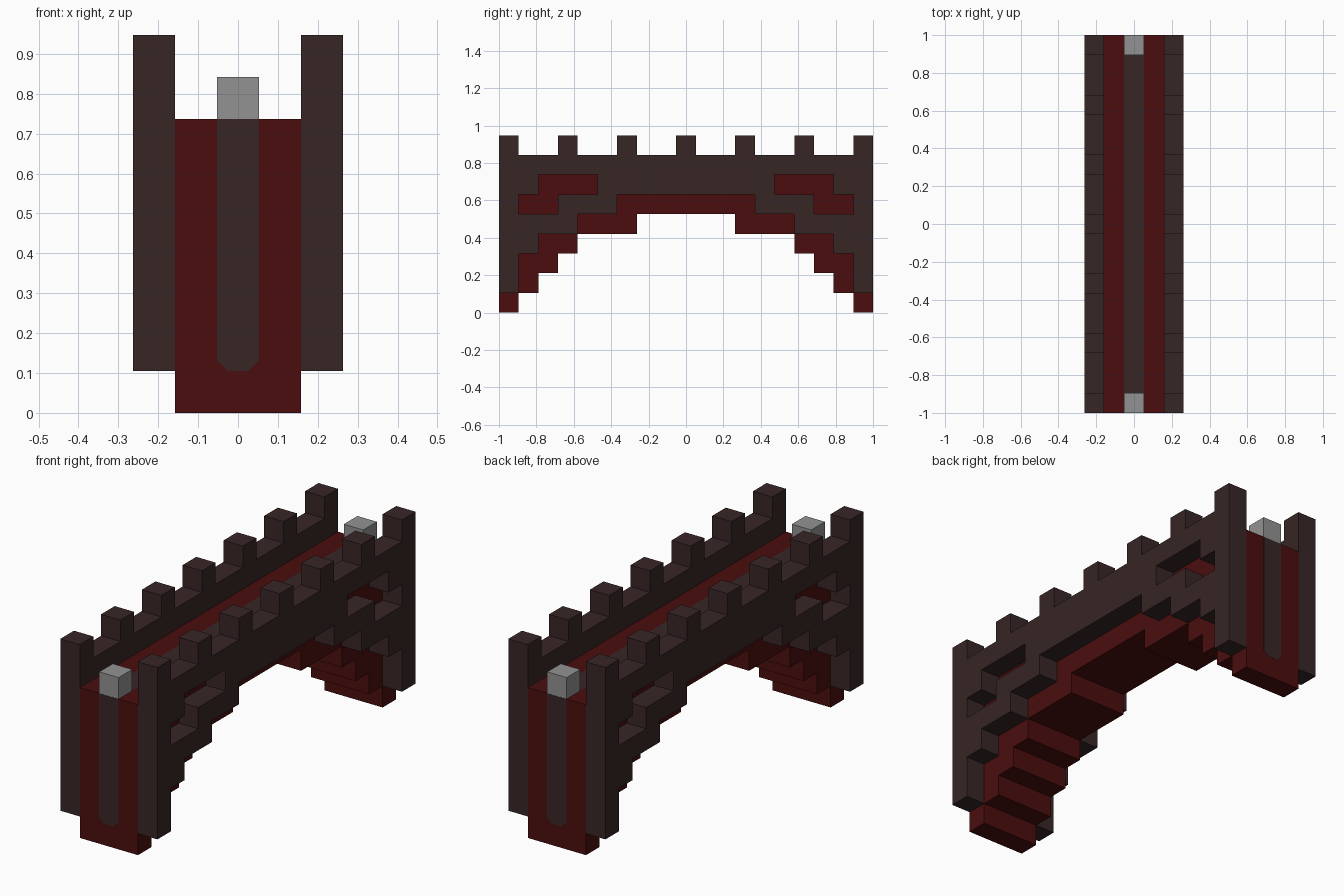
import bpy, bmesh
from mathutils import Vector

cube = bpy.data.objects.get("Cube")
if cube:
    bpy.data.objects.remove(cube)

LENGTH = 19            # blocks along the bridge
U = 2 / LENGTH         # block size


def material(name, rgb):
    mat = bpy.data.materials.new(name)
    mat.use_nodes = True
    mat.diffuse_color = (*rgb, 1)
    mat.node_tree.nodes["Principled BSDF"].inputs["Base Color"].default_value = (*rgb, 1)
    return mat


dark = material("dark_brick", (0.040, 0.019, 0.019))
red = material("red_brick", (0.070, 0.0042, 0.0042))
grey = material("grey_lamp", (0.29, 0.29, 0.29))


def finish(name, bm, mats):
    mesh = bpy.data.meshes.new(name)
    bm.to_mesh(mesh)
    bm.free()
    for m in mats:
        mesh.materials.append(m)
    obj = bpy.data.objects.new(name, mesh)
    bpy.context.collection.objects.link(obj)
    return obj


def blocks(name, cells, mats, rule=lambda cell, normal: 0):
    """Skin a set of (x, y, z) block cells with their exposed faces only."""
    bm = bmesh.new()
    for cell in cells:
        for axis in range(3):
            for sign in (-1, 1):
                n = Vector((0, 0, 0))
                n[axis] = sign
                if tuple(int(c + d) for c, d in zip(cell, n)) in cells:
                    continue
                a, b = Vector((0, 0, 0)), Vector((0, 0, 0))
                a[(axis + 1) % 3] = 0.5
                b[(axis + 2) % 3] = 0.5 * sign
                mid = Vector(cell) + n / 2 + Vector((0, -(LENGTH - 1) / 2, 0.5))
                quad = [mid - a - b, mid + a - b, mid + a + b, mid - a + b]
                face = bm.faces.new([bm.verts.new(p * U) for p in quad])
                face.material_index = rule(cell, n)
    bmesh.ops.remove_doubles(bm, verts=bm.verts, dist=U / 100)
    return finish(name, bm, mats)


def from_end(y):
    return min(y, LENGTH - 1 - y)


# Arched deck: underside steps up from each end, dark path along the top
deck_bottom = [0, 1, 2, 3, 4, 4, 4, 5, 5, 5]
deck = {(x, y, z) for x in (-1, 0, 1) for y in range(LENGTH)
        for z in range(deck_bottom[from_end(y)], 7)}
blocks("arched_deck", deck, [red, dark],
       lambda c, n: int(c[0] == 0 and n.z > 0))

# Side walls: stepped lower edge, openings and battlements
wall_bottom = [1, 3, 4, 4, 5, 5, 6, 6, 6, 6]
openings = {(1, 5), (2, 5), (2, 6), (3, 6), (4, 6)}
for side, x in (("left", 2), ("right", -2)):
    wall = {(x, y, z) for y in range(LENGTH)
            for z in range(wall_bottom[from_end(y)], 9 if y % 3 == 0 else 8)
            if (from_end(y), z) not in openings}
    blocks(side + "_wall", wall, [dark])

# End details: lamp block on the deck and a dark stripe with clipped lower corners
for end, sign, y in (("front", -1, 0), ("back", 1, LENGTH - 1)):
    blocks(end + "_lamp", {(0, y, 7)}, [grey])
    bm = bmesh.new()
    outline = [(-0.5, 7), (-0.5, 1.25), (-0.25, 1), (0.25, 1), (0.5, 1.25), (0.5, 7)]
    face = bm.faces.new([bm.verts.new((px * U, sign, pz * U)) for px, pz in outline])
    out = bmesh.ops.extrude_face_region(bm, geom=[face])["geom"]
    verts = [v for v in out if isinstance(v, bmesh.types.BMVert)]
    bmesh.ops.translate(bm, verts=verts, vec=(0, sign * 0.001, 0))
    bmesh.ops.recalc_face_normals(bm, faces=bm.faces)
    finish(end + "_stripe", bm, [dark])
